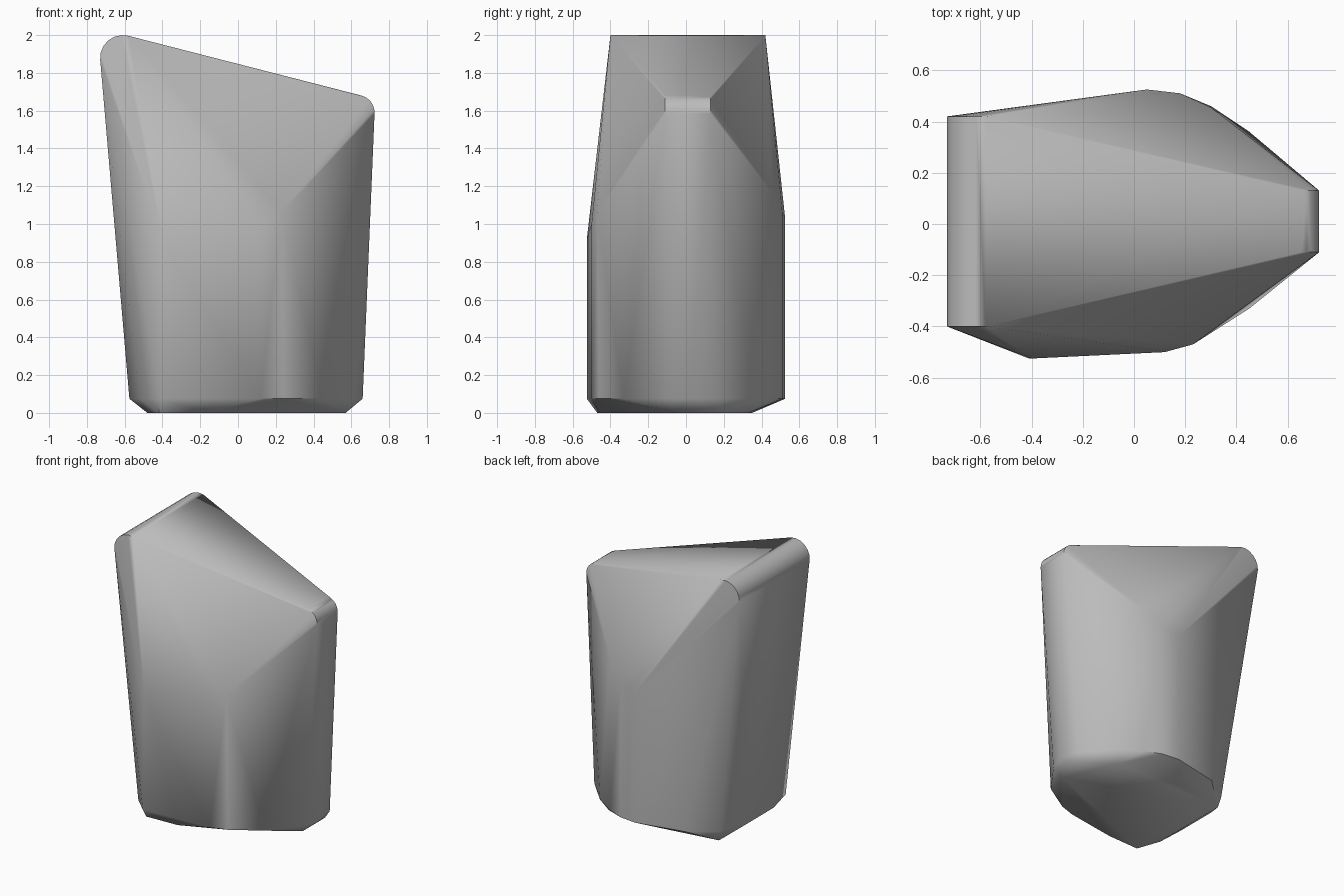
import bpy
import bmesh
import math
from mathutils import Vector

default_cube = bpy.data.objects.get("Cube")
if default_cube:
    bpy.data.objects.remove(default_cube, do_unlink=True)


def make_material(name, colour):
    material = bpy.data.materials.new(name)
    material.use_nodes = True
    material.diffuse_color = colour
    material.node_tree.nodes["Principled BSDF"].inputs["Base Color"].default_value = colour
    return material


def corner_arc(centre_x, centre_z, radius, start_degrees, end_degrees, steps=6):
    """Points of a rounded corner in the x-z profile."""
    points = []
    for step in range(steps + 1):
        angle = math.radians(start_degrees + (end_degrees - start_degrees) * step / steps)
        points.append((centre_x + radius * math.cos(angle), centre_z + radius * math.sin(angle)))
    return points


def level(outline, height):
    """Lift a plan outline to one height."""
    return [Vector((x, y, height)) for x, y in outline]


points = []

# Wide high end and narrow low end of the sloping top, both rounded
for x, z in corner_arc(-0.61, 1.88, 0.12, 185, 75):
    points += [Vector((x, -0.40, z)), Vector((x, 0.42, z))]
for x, z in corner_arc(0.63, 1.59, 0.093, 75, -3):
    points += [Vector((x, -0.11, z)), Vector((x, 0.13, z))]

# Shoulders where the upper facets meet the upright sides
points += [Vector(p) for p in (
    (-0.40, -0.525, 0.92), (0.12, -0.50, 1.0), (0.23, -0.47, 1.06),
    (0.05, 0.525, 1.03), (0.18, 0.51, 1.06), (0.30, 0.455, 1.17))]

# Rounded outline just above the base
rim = [(-0.575, 0.12), (-0.575, -0.2), (-0.52, -0.42), (-0.41, -0.525),
       (0.12, -0.50), (0.24, -0.46), (0.45, -0.33), (0.62, -0.1), (0.66, 0.02),
       (0.63, 0.17), (0.45, 0.36), (0.30, 0.46), (0.18, 0.51), (0.05, 0.525),
       (-0.3, 0.45), (-0.5, 0.31)]
points += level(rim, 0.075)

# Smaller flat underside
underside = [(-0.48, 0.3), (-0.48, -0.3), (-0.42, -0.47), (-0.17, -0.46),
             (0.57, -0.06), (0.57, 0.2), (0.4, 0.33), (-0.1, 0.35)]
points += level(underside, 0)

# Wrap all the outlines in one convex block
bm = bmesh.new()
for point in points:
    bm.verts.new(point)
hull = bmesh.ops.convex_hull(bm, input=bm.verts[:])
inner = {v for key in ("geom_interior", "geom_unused") for v in hull[key]
         if isinstance(v, bmesh.types.BMVert)}
bmesh.ops.delete(bm, geom=list(inner), context="VERTS")
bmesh.ops.dissolve_limit(bm, angle_limit=math.radians(0.5), verts=bm.verts[:], edges=bm.edges[:])
bmesh.ops.recalc_face_normals(bm, faces=bm.faces[:])

mesh = bpy.data.meshes.new("tapered_block")
bm.to_mesh(mesh)
bm.free()
mesh.materials.append(make_material("plain grey", (0.5, 0.5, 0.5, 1)))

block = bpy.data.objects.new("tapered_block", mesh)
bpy.context.collection.objects.link(block)
bpy.context.view_layer.objects.active = block
block.select_set(True)
bpy.ops.object.shade_smooth_by_angle(angle=math.radians(40))
